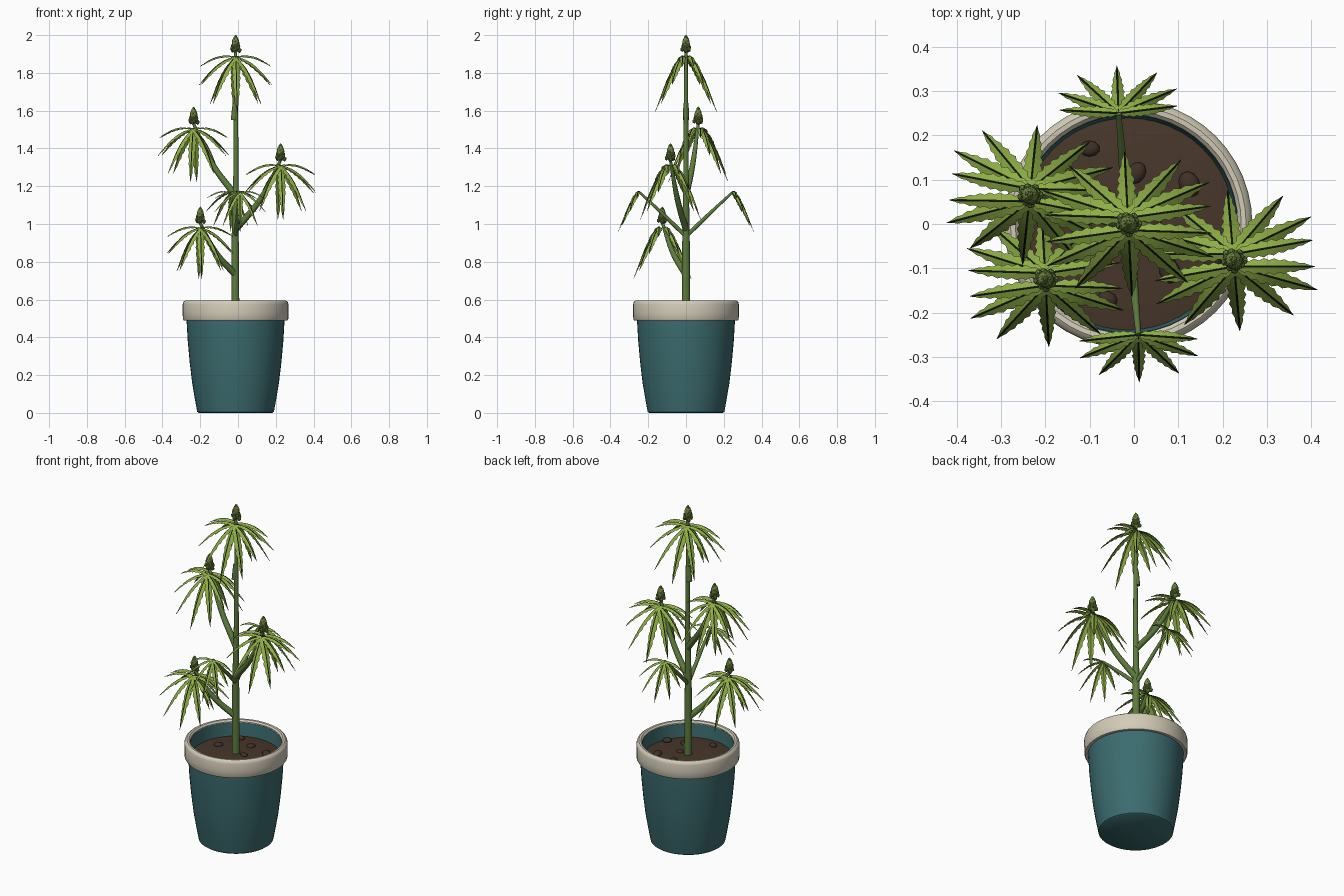
import bpy, bmesh, math
from mathutils import Vector, Matrix

if "Cube" in bpy.data.objects:
    bpy.data.objects.remove(bpy.data.objects["Cube"])


def material(name, rgb):
    m = bpy.data.materials.new(name)
    m.diffuse_color = (*rgb, 1)
    m.use_nodes = True
    m.node_tree.nodes["Principled BSDF"].inputs["Base Color"].default_value = m.diffuse_color
    return m


TEAL = material("teal glaze", (0.045, 0.15, 0.16))
CREAM = material("cream rim", (0.65, 0.60, 0.48))
SOIL = material("brown soil", (0.065, 0.038, 0.024))
PEBBLE = material("dark pebble", (0.05, 0.03, 0.02))
STEM = material("stem green", (0.11, 0.20, 0.045))
LEAF = material("leaf green", (0.27, 0.42, 0.06))
VEIN = material("dark vein", (0.012, 0.02, 0.006))
BUD = material("bud green", (0.16, 0.24, 0.05))
CX = -0.013  # pot and stem axis


def finish(bm, name, mats, smooth=None):
    me = bpy.data.meshes.new(name)
    bm.to_mesh(me)
    bm.free()
    ob = bpy.data.objects.new(name, me)
    bpy.context.collection.objects.link(ob)
    for m in mats:
        me.materials.append(m)
    if smooth:
        bpy.ops.object.select_all(action='DESELECT')
        ob.select_set(True)
        bpy.context.view_layer.objects.active = ob
        bpy.ops.object.shade_smooth_by_angle(angle=math.radians(smooth))
    return ob


def lathe(name, profile, mat, closed=False, steps=48):
    """Revolve (radius, height) points around the pot axis."""
    bm = bmesh.new()
    vs = [bm.verts.new((r, 0, z)) for r, z in profile]
    pairs = list(zip(vs, vs[1:] + vs[:1])) if closed else list(zip(vs, vs[1:]))
    edges = [bm.edges.new(p) for p in pairs]
    bmesh.ops.spin(bm, geom=vs + edges, cent=(0, 0, 0), axis=(0, 0, 1),
                   angle=math.tau, steps=steps)
    bmesh.ops.remove_doubles(bm, verts=bm.verts, dist=1e-5)
    bmesh.ops.recalc_face_normals(bm, faces=bm.faces)
    bmesh.ops.translate(bm, verts=bm.verts, vec=(CX, 0, 0))
    return finish(bm, name, [mat], 40)


def tube(name, points, mat=STEM):
    """Tapered tube through (x, y, z, radius) points."""
    cu = bpy.data.curves.new(name, 'CURVE')
    cu.dimensions = '3D'
    cu.bevel_depth = 1
    cu.bevel_resolution = 3
    cu.resolution_u = 8
    cu.use_fill_caps = True
    sp = cu.splines.new('BEZIER')
    sp.bezier_points.add(len(points) - 1)
    for b, (x, y, z, r) in zip(sp.bezier_points, points):
        b.co, b.radius = (x, y, z), r
        b.handle_left_type = b.handle_right_type = 'AUTO'
    cu.materials.append(mat)
    ob = bpy.data.objects.new(name, cu)
    bpy.context.collection.objects.link(ob)
    bpy.ops.object.select_all(action='DESELECT')
    ob.select_set(True)
    bpy.context.view_layer.objects.active = ob
    bpy.ops.object.convert(target='MESH')
    bpy.ops.object.shade_smooth_by_angle(angle=math.radians(50))


def add_leaflet(bm, base, yaw, angle, length, half_width):
    """One drooping, toothed leaflet folded like a roof along its vein."""
    tilt, a, teeth = math.radians(60), math.radians(angle), 8
    d = Vector((math.sin(a), math.cos(a) * math.cos(tilt), -math.cos(a) * math.sin(tilt)))
    turn = Matrix.Rotation(yaw, 3, 'Z')
    n_rows = teeth * 2
    rows = []
    for i in range(n_rows + 1):
        t = i / n_rows
        rise = 0.03 * math.sin(math.pi * t) - 0.035 * t * t
        p = d * (length * t) + Vector((0, 0, rise * length / 0.3))
        side = d.cross(Vector((0, 0, 1))).normalized()
        up = side.cross(d).normalized()
        w = half_width * math.sin(math.pi * min(1, 0.06 + 0.94 * t ** 0.85)) ** 0.8
        w *= 1.1 if i % 2 == 0 else 0.82
        if i == n_rows:
            w = 0.0006
        vein = min(0.0024, w * 0.5)
        offsets = [(-w, -0.45 * w), (0, 0), (w, -0.45 * w),
                   (-vein, 0.0006), (0, 0.0018), (vein, 0.0006)]
        rows.append([bm.verts.new(base + turn @ (p + side * s + up * h)) for s, h in offsets])
    for r0, r1 in zip(rows, rows[1:]):
        for k, mat in ((0, 0), (1, 0), (3, 1), (4, 1)):
            f = bm.faces.new((r0[k], r0[k + 1], r1[k + 1], r1[k]))
            f.material_index = mat


def fan_leaf(name, base, yaw_deg, scale):
    bm = bmesh.new()
    for angle, length, width in ((0, 0.30, 0.021), (27, 0.28, 0.021),
                                 (53, 0.235, 0.020), (80, 0.19, 0.018)):
        for s in ((1, -1) if angle else (1,)):
            add_leaflet(bm, Vector(base), math.radians(yaw_deg), angle * s,
                        length * scale, width * scale)
    finish(bm, name, [LEAF, VEIN])


def bud(name, base, scale):
    """Egg-shaped flower head of small scales in a spiral."""
    bm = bmesh.new()
    core = Matrix.Translation(Vector(base) + Vector((0, 0, 0.045 * scale)))
    bmesh.ops.create_icosphere(bm, subdivisions=2, radius=1, matrix=core @
                               Matrix.Diagonal((0.02 * scale, 0.02 * scale, 0.045 * scale, 1)))
    for i in range(26):
        t = i / 25
        r = 0.021 * (1 - t) ** 0.6 * scale
        a = i * 2.4
        pos = Vector(base) + Vector((r * math.cos(a), r * math.sin(a), (0.016 + 0.072 * t) * scale))
        size = (0.0105 - 0.004 * t) * scale
        bmesh.ops.create_icosphere(bm, subdivisions=1, radius=size,
                                   matrix=Matrix.Translation(pos) @ Matrix.Diagonal((1, 1, 1.3, 1)))
    finish(bm, name, [BUD])


# Pot: outer wall, floor and inner wall in one profile
lathe("pot", [(0, 0), (0.195, 0), (0.203, 0.006), (0.213, 0.06), (0.230, 0.16), (0.243, 0.27),
              (0.253, 0.38), (0.260, 0.50), (0.260, 0.58), (0.246, 0.58), (0.238, 0.49)], TEAL)
# Rim band with a rounded lip
lathe("pot_rim", [(0.258, 0.49), (0.275, 0.49), (0.279, 0.497), (0.280, 0.53), (0.280, 0.575),
                  (0.276, 0.588), (0.266, 0.595), (0.255, 0.594), (0.247, 0.585), (0.247, 0.57)],
      CREAM, closed=True)
# Soil surface and pebbles
lathe("soil", [(0, 0.515), (0.12, 0.513), (0.22, 0.506), (0.243, 0.502)], SOIL)
spots = [(-0.10, 0.17), (0.005, 0.115), (0.125, 0.09), (0.04, 0.0),
         (0.18, -0.08), (0.08, -0.105), (-0.06, -0.17), (-0.15, 0.03)]
bm = bmesh.new()
for i, (x, y) in enumerate(spots):
    r = 0.020 + 0.003 * (i % 3)
    bmesh.ops.create_icosphere(bm, subdivisions=2, radius=r, matrix=Matrix.Translation((x, y, 0.514))
                               @ Matrix.Rotation(i, 4, 'Z') @ Matrix.Diagonal((1.15, 0.9, 0.6, 1)))
finish(bm, "pebbles", [PEBBLE], 60)

# Main stem with a short node near the top
tube("main_stem", [(CX, 0, 0.49, 0.022), (CX - 0.002, 0, 0.9, 0.020), (CX + 0.002, 0, 1.3, 0.014),
                   (CX, 0, 1.93, 0.009)])
tube("stem_node", [(CX - 0.010, 0, 1.55, 0.016), (CX - 0.006, 0, 1.59, 0.016),
                   (CX - 0.003, 0, 1.64, 0.013)])

# Side branches ending in the flowering tips: tip position, start height, fan turn, size
tips = {
    "top": ((CX, 0.0, 1.885), None, 3, 1.0),
    "upper_left": ((-0.235, 0.065, 1.505), 1.15, -6, 0.96),
    "middle_right": ((0.225, -0.082, 1.31), 0.97, 5, 0.97),
    "lower_left": ((-0.20, -0.125, 0.98), 0.73, 3, 0.92),
}
for name, (tip, start, turn, size) in tips.items():
    x, y, z = tip
    if start is not None:
        mx, my = CX + (x - CX) * 0.55, y * 0.55
        tube(name + "_branch", [(CX, 0, start, 0.018), (mx, my, start + (z - start) * 0.47, 0.015),
                                (x, y, z + 0.025, 0.008)])
    for side, yaw in (("back", turn), ("front", turn + 180)):
        off = Matrix.Rotation(math.radians(yaw), 3, 'Z') @ Vector((0, 0.014, 0))
        fan_leaf(f"{name}_{side}_leaf", Vector(tip) + off, yaw, size)
    bud(name + "_bud", (x, y, z + 0.017), 1.04 * min(1, size + 0.03))

# Single fan leaves on long stalks
for name, (x, y), yaw in (("back", (-0.035, 0.25), 2), ("front", (0.010, -0.25), 181)):
    tube(name + "_stalk", [(CX, 0, 0.935, 0.012), ((CX + x) / 2, y / 2, 1.055, 0.010),
                           (x, y, 1.172, 0.006)])
    fan_leaf(name + "_single_leaf", (x, y, 1.17), yaw, 0.71)
